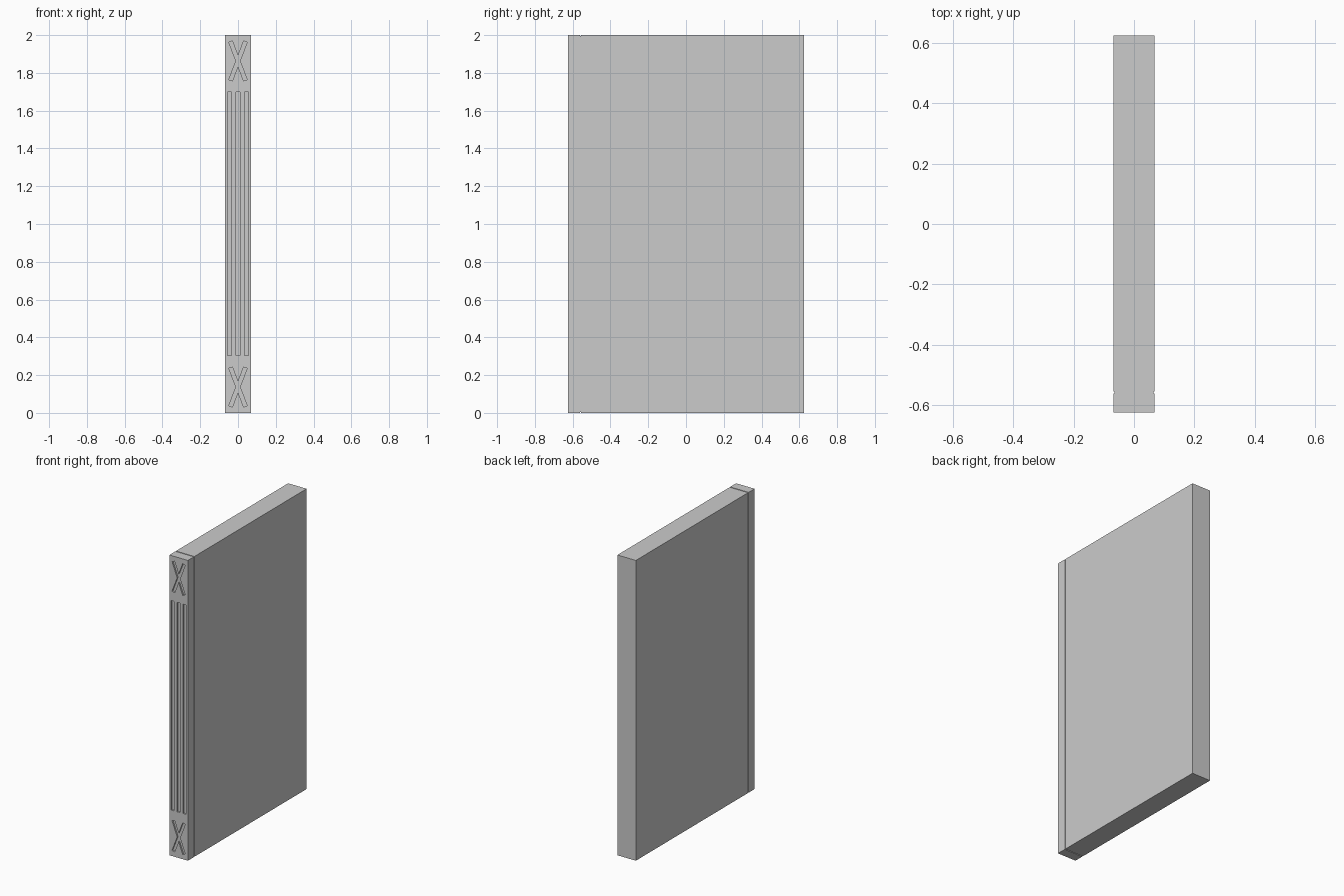
import bpy, bmesh
from math import sin, cos, radians

if "Cube" in bpy.data.objects:
    bpy.data.objects.remove(bpy.data.objects["Cube"])

W, FRONT, BACK, H = 0.136, -0.625, 0.625, 2.0
SEAM0, SEAM1, SEAM_DEPTH = -0.562, -0.556, 0.004
CARVE = 0.01


def prism(name, outline, y0, y1):
    """Extrude an x-z outline from y0 to y1."""
    bm = bmesh.new()
    face = bm.faces.new([bm.verts.new((x, y0, z)) for x, z in outline])
    ext = bmesh.ops.extrude_face_region(bm, geom=[face])
    moved = [v for v in ext["geom"] if isinstance(v, bmesh.types.BMVert)]
    bmesh.ops.translate(bm, verts=moved, vec=(0, y1 - y0, 0))
    bmesh.ops.recalc_face_normals(bm, faces=bm.faces)
    mesh = bpy.data.meshes.new(name)
    bm.to_mesh(mesh)
    bm.free()
    obj = bpy.data.objects.new(name, mesh)
    bpy.context.collection.objects.link(obj)
    return obj


def rect(x, w, z0, z1):
    return [(x - w / 2, z0), (x + w / 2, z0), (x + w / 2, z1), (x - w / 2, z1)]


def cross(zc, length=0.219, w=0.02, a=radians(21)):
    """Outline of two crossed bars tilted either side of vertical."""
    s, c, l, h = sin(a), cos(a), length / 2, w / 2
    outer = (l * s + h * c, l * c - h * s)
    inner = (l * s - h * c, l * c + h * s)
    quarter = [(h / c, 0), outer, inner, (0, h / s)]
    pts = quarter + [(-x, z) for x, z in quarter[-2::-1]]
    pts += [(-x, -z) for x, z in quarter[1:]]
    pts += [(x, -z) for x, z in quarter[-2:0:-1]]
    return [(x, zc + z) for x, z in pts]


# Main panel, narrow recessed seam and front strip
prism("main_panel", rect(0, W, 0, H), SEAM1, BACK)
prism("seam_core", rect(0, W - 2 * SEAM_DEPTH, SEAM_DEPTH, H - SEAM_DEPTH), SEAM0, SEAM1)
strip = prism("front_strip", rect(0, W, 0, H), FRONT, SEAM0)

# Carvings: three flutes, and a cross at each end
outlines = [rect(x, 0.021, 0.305, 1.70) for x in (-0.044, 0, 0.044)]
outlines += [cross(z) for z in (0.137, 1.863)]
for i, outline in enumerate(outlines):
    cutter = prism(f"carving_cutter_{i}", outline, FRONT - 0.05, FRONT + CARVE)
    cutter.hide_render = True
    cutter.hide_set(True)
    mod = strip.modifiers.new(f"carve_{i}", 'BOOLEAN')
    mod.operation = 'DIFFERENCE'
    mod.solver = 'EXACT'
    mod.object = cutter
